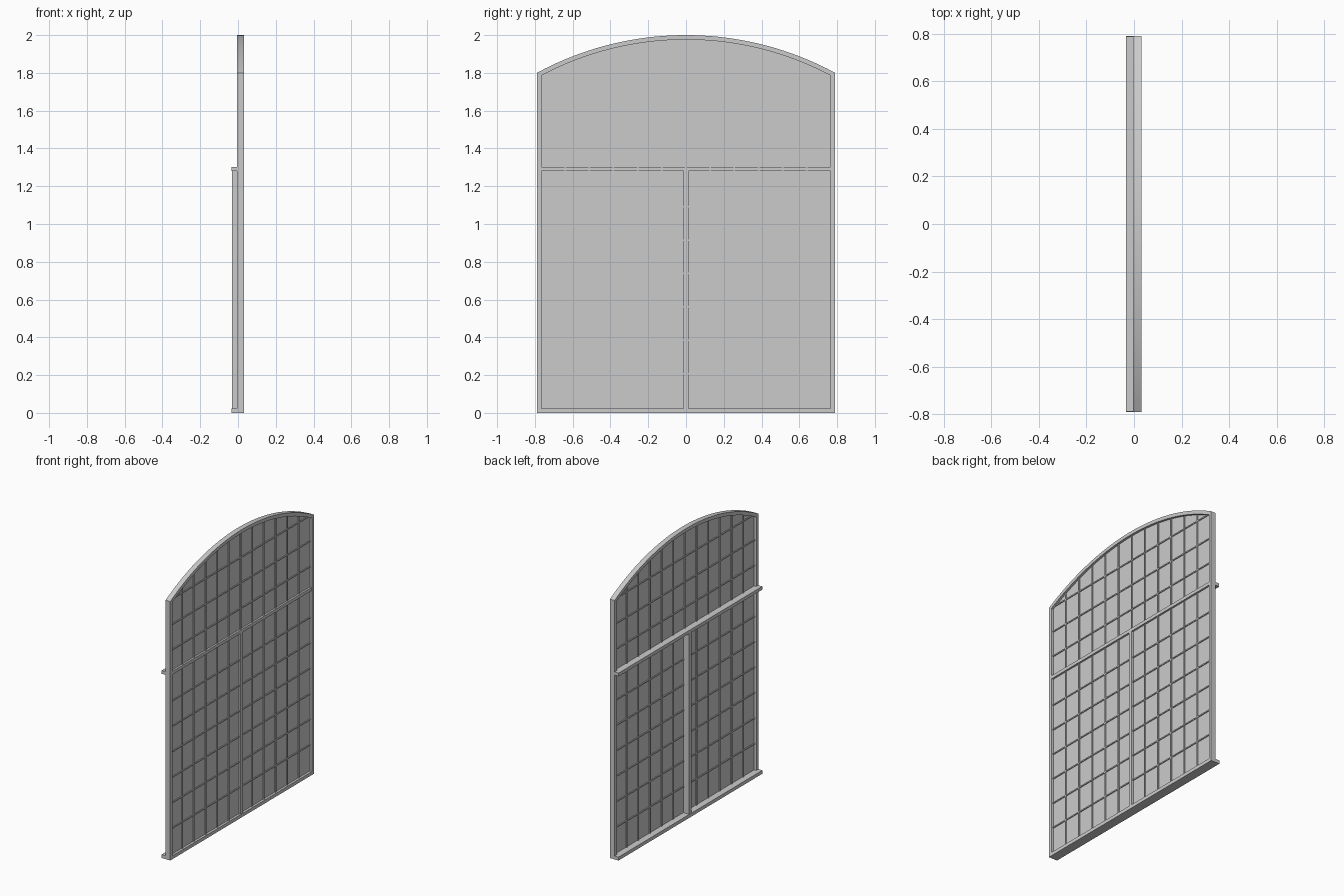
import bpy, bmesh, math

cube = bpy.data.objects.get("Cube")
if cube:
    bpy.data.objects.remove(cube, do_unlink=True)

# One plain grey for the whole window
grey = bpy.data.materials.new("light grey")
grey.use_nodes = True
colour = (0.6, 0.6, 0.6, 1)
grey.diffuse_color = colour
grey.node_tree.nodes["Principled BSDF"].inputs["Base Color"].default_value = colour

HALF, BORDER = 0.79, 0.024          # half width, frame face width
INNER = HALF - BORDER
ARC_Z, ARC_R = 0.34, 1.66           # centre height and radius of the arched head
X_IN, X_OUT, X_LEDGE = -0.004, 0.032, -0.034
PANE_X = 0.014
RAIL_LOW, RAIL_TOP = 1.28, 1.303
STEP_Y, STEP_Z = 0.128, 0.177


def finish(name, bm):
    bmesh.ops.recalc_face_normals(bm, faces=bm.faces)
    mesh = bpy.data.meshes.new(name)
    bm.to_mesh(mesh)
    bm.free()
    mesh.materials.append(grey)
    obj = bpy.data.objects.new(name, mesh)
    bpy.context.collection.objects.link(obj)
    return obj


def box(name, x0, x1, y0, y1, z0, z1):
    bm = bmesh.new()
    bmesh.ops.create_cube(bm, size=1)
    for v in bm.verts:
        v.co = ((x0 + x1) / 2 + v.co.x * (x1 - x0),
                (y0 + y1) / 2 + v.co.y * (y1 - y0),
                (z0 + z1) / 2 + v.co.z * (z1 - z0))
    return finish(name, bm)


def arc_height(y, radius):
    return ARC_Z + math.sqrt(radius ** 2 - y ** 2)


def outline(half, base, radius, steps=40):
    # Straight jambs with an arched head
    points = [(-half, base)]
    for i in range(steps + 1):
        y = half * (2 * i / steps - 1)
        points.append((y, arc_height(y, radius)))
    return points + [(half, base)]


# Arched outer frame
bm = bmesh.new()
loops = []
for x in (X_IN, X_OUT):
    for pts in (outline(HALF, 0, ARC_R), outline(INNER, BORDER, ARC_R - BORDER)):
        loops.append([bm.verts.new((x, y, z)) for y, z in pts])
back_out, back_in, front_out, front_in = loops
count = len(back_out)
for a, b in ((back_out, back_in), (front_out, front_in),
             (back_out, front_out), (back_in, front_in)):
    for i in range(count):
        j = (i + 1) % count
        bm.faces.new((a[i], a[j], b[j], b[i]))
frame = finish("arched_frame", bm)

# Glazing sheet set into the frame
bm = bmesh.new()
sheet = bm.faces.new([bm.verts.new((PANE_X - 0.002, y, z)) for y, z in
                      outline(INNER + 0.005, BORDER - 0.005, ARC_R - BORDER + 0.005)])
extruded = bmesh.ops.extrude_face_region(bm, geom=[sheet])
for v in extruded["geom"]:
    if isinstance(v, bmesh.types.BMVert):
        v.co.x += 0.004
finish("glazing", bm)

# Sill, cross rail and centre post, which project behind the frame
box("sill", X_LEDGE, X_IN, -HALF, HALF, 0, BORDER)
box("cross_rail", X_LEDGE, X_OUT - 0.003, -HALF + 0.001, HALF - 0.001, RAIL_LOW, RAIL_TOP)
box("centre_post", X_LEDGE + 0.002, X_OUT - 0.003, -0.012, 0.012, BORDER, RAIL_LOW)

# Glazing bars
BAR, DEPTH = 0.004, 0.009
x0, x1 = PANE_X - DEPTH, PANE_X + DEPTH
inner_r = ARC_R - BORDER
for k in range(-5, 6):
    y = k * STEP_Y
    box("vertical_glazing_bar", x0, x1, y - BAR, y + BAR,
        BORDER, arc_height(y, inner_r) + 0.002)
for k in range(1, 11):
    z = 0.03 + k * STEP_Z
    if RAIL_LOW - 0.03 < z < RAIL_TOP:
        continue
    reach = min(INNER, math.sqrt(max(0, inner_r ** 2 - (z - ARC_Z) ** 2)))
    if reach > 0.1:
        box("horizontal_glazing_bar", x0 + 0.001, x1 - 0.001, -reach, reach, z - BAR, z + BAR)

# Smooth the arched head, keeping its corners crisp
bpy.ops.object.select_all(action="DESELECT")
frame.select_set(True)
bpy.context.view_layer.objects.active = frame
bpy.ops.object.shade_smooth_by_angle(angle=math.radians(25))
